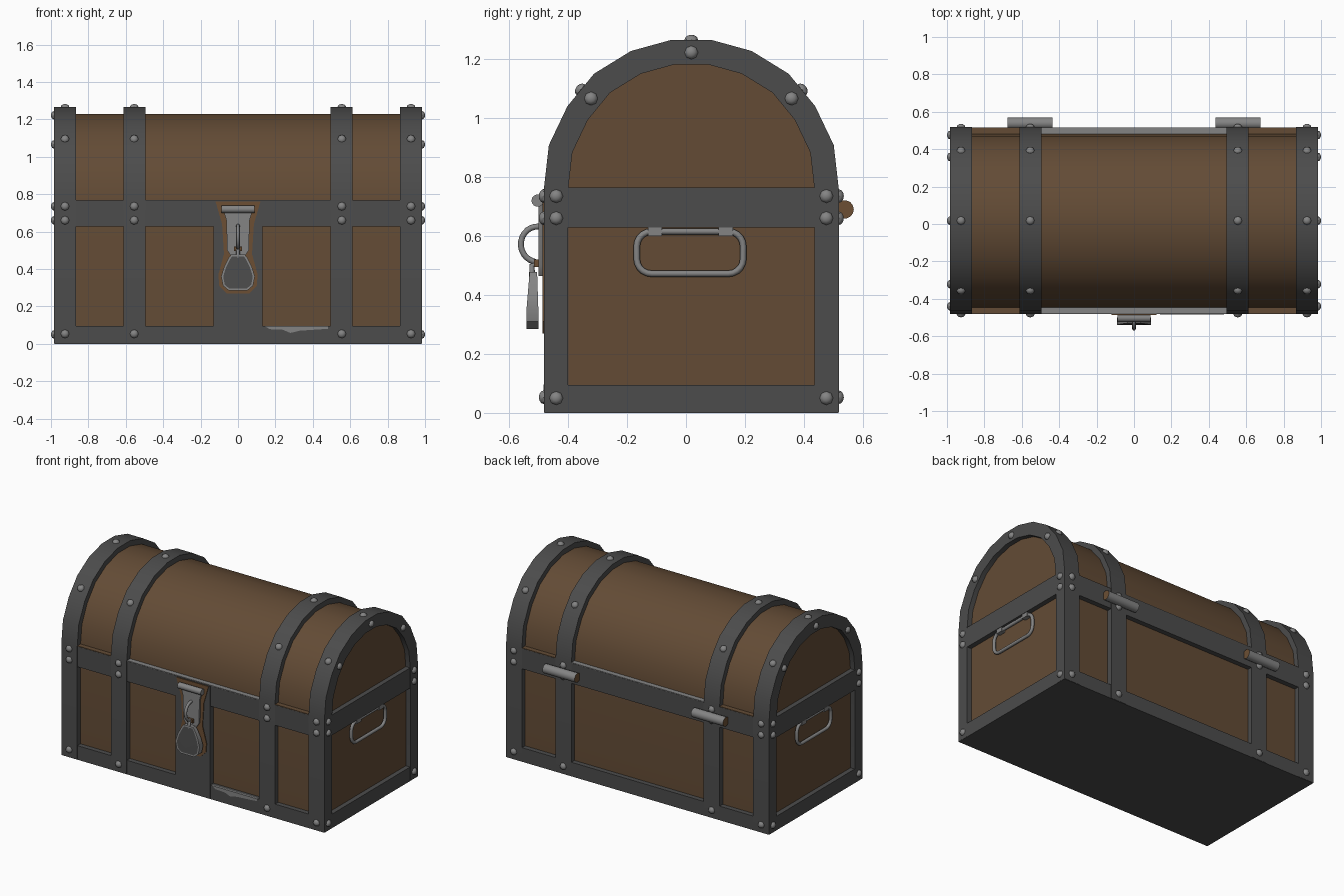
import bpy, bmesh, math
from mathutils import Matrix, Vector

if "Cube" in bpy.data.objects:
    bpy.data.objects.remove(bpy.data.objects["Cube"])


def material(name, r, g, b):
    m = bpy.data.materials.new(name)
    m.use_nodes = True
    m.diffuse_color = (r, g, b, 1)
    m.node_tree.nodes["Principled BSDF"].inputs["Base Color"].default_value = (r, g, b, 1)
    return m


WOOD = material("brown wood", 0.125, 0.071, 0.036)
IRON = material("dark iron", 0.072, 0.072, 0.072)
STEEL = material("worn steel", 0.23, 0.23, 0.23)
RUST = material("rusty brown", 0.15, 0.078, 0.034)

CY = 0.018                # chest centre in depth
HALF, END = 0.5, 0.983    # half depth and half length
SPRING = 0.76             # height where the lid arch starts


def finish(name, bm, mats, smooth=True):
    bmesh.ops.recalc_face_normals(bm, faces=bm.faces)
    mesh = bpy.data.meshes.new(name)
    bm.to_mesh(mesh)
    bm.free()
    ob = bpy.data.objects.new(name, mesh)
    bpy.context.collection.objects.link(ob)
    for m in mats:
        mesh.materials.append(m)
    if smooth:
        bpy.ops.object.select_all(action='DESELECT')
        ob.select_set(True)
        bpy.context.view_layer.objects.active = ob
        bpy.ops.object.shade_smooth_by_angle(angle=math.radians(35))
    return ob


def prism_mesh(pts, a, b, axis):
    """Extrude an outline along x (points are y, z) or along y (points are x, z)."""
    bm = bmesh.new()
    place = (lambda p, t: (t, p[0], p[1])) if axis == 'x' else (lambda p, t: (p[0], t, p[1]))
    rings = [[bm.verts.new(place(p, t)) for p in pts] for t in (a, b)]
    bm.faces.new(rings[0])
    bm.faces.new(rings[1][::-1])
    n = len(pts)
    for i in range(n):
        j = (i + 1) % n
        bm.faces.new((rings[0][i], rings[0][j], rings[1][j], rings[1][i]))
    return bm


def prism(name, pts, a, b, axis, mat):
    return finish(name, prism_mesh(pts, a, b, axis), [mat])


def box(name, x, y, z, mat):
    pts = [(x[0], z[0]), (x[1], z[0]), (x[1], z[1]), (x[0], z[1])]
    return prism(name, pts, y[0], y[1], 'y', mat)


def tube(name, pts, radius, cyclic, mat):
    cu = bpy.data.curves.new(name, 'CURVE')
    cu.dimensions = '3D'
    cu.bevel_depth = radius
    cu.bevel_resolution = 2
    cu.use_fill_caps = True
    sp = cu.splines.new('POLY')
    sp.points.add(len(pts) - 1)
    for p, co in zip(sp.points, pts):
        p.co = (*co, 1)
    sp.use_cyclic_u = cyclic
    cu.materials.append(mat)
    ob = bpy.data.objects.new(name, cu)
    bpy.context.collection.objects.link(ob)
    bpy.ops.object.select_all(action='DESELECT')
    ob.select_set(True)
    bpy.context.view_layer.objects.active = ob
    bpy.ops.object.convert(target='MESH')
    bpy.ops.object.shade_smooth_by_angle(angle=math.radians(50))


def arch(s, floor):
    """Chest cross-section, scaled by s about the spring line."""
    half = [(.5, SPRING), (.483, .908), (.42, 1.04), (.33, 1.15), (.205, 1.227), (.067, 1.265)]
    half = [(y * s, SPRING + (z - SPRING) * s) for y, z in half]
    half.insert(0, (HALF * s, floor))
    return [(CY + y, z) for y, z in half] + [(CY - y, z) for y, z in half[::-1]]


def mirrored(outline):
    return outline + [(-x, z) for x, z in outline[::-1]]


# Wooden body and lid
prism("wooden_body", arch(.93, .02), -.95, .95, 'x', WOOD)

# Arched iron bands, wide frames at the ends and straps between
for side, sx in (("left", 1), ("right", -1)):
    for part, a, b, inner in (("end_frame", .865, END, .835), ("strap", .495, .613, .9)):
        ring = arch(1, .002) + arch(inner, .002)[::-1]
        prism(f"{side}_{part}", ring, sx * a, sx * b, 'x', IRON)

# Horizontal rails and front plate
rim = HALF - .002
for name, z0, z1 in (("bottom_rail", 0, .095), ("belt_rail", .628, .765)):
    box(name, (-END + .001, END - .001), (CY - rim, CY + rim), (z0, z1), IRON)
box("front_plate", (-.13, .13), (CY - HALF, CY - .4), (.003, .764), IRON)

# Worn ledge on top of the belt
for sy, where in ((-1, "front"), (1, "back")):
    ys = sorted((CY + sy * .455, CY + sy * .497))
    box(where + "_ledge", (-.495, .495), ys, (.764, .769), STEEL)
    for sx, side in ((1, "left"), (-1, "right")):
        box(f"{where}_{side}_ledge", sorted((sx * .613, sx * .865)), ys, (.764, .769), WOOD)

# Chipped patch on the front bottom rail
prism("chipped_patch", [(.14, .096), (.17, .078), (.24, .075), (.28, .058), (.33, .07), (.48, .08), (.48, .096)],
      CY - .501, CY - .49, 'y', STEEL)

# Domed bolts
bolts = bmesh.new()


def bolt(pos, normal):
    turn = Vector(normal).to_track_quat('Z', 'Y').to_matrix().to_4x4()
    bmesh.ops.create_uvsphere(bolts, u_segments=8, v_segments=6, radius=.023,
                              matrix=Matrix.Translation(pos) @ turn @ Matrix.Diagonal((1, 1, .75, 1)))


for sx in (-1, 1):
    for x in (.925, .555):
        bolt((sx * x, CY, 1.265), (0, 0, 1))
        for sy in (-1, 1):
            bolt((sx * x, CY + sy * .375, 1.096), (0, sy * .77, .63))
            for z in (.053, .66, .735):
                bolt((sx * x, CY + sy * HALF, z), (0, sy, 0))
    bolt((sx * END, CY, 1.222), (sx, 0, 0))
    for sy in (-1, 1):
        for y, z in ((.458, .05), (.458, .66), (.458, .735), (.34, 1.066)):
            bolt((sx * END, CY + sy * y, z), (sx, 0, 0))
finish("bolts", bolts, [STEEL])


# Cylinders along x with coloured end caps
def barrel(name, x, y, z, radius, length, cap):
    bm = bmesh.new()
    turn = Matrix.Translation((x, y, z)) @ Matrix.Rotation(math.pi / 2, 4, 'Y')
    bmesh.ops.create_cone(bm, cap_ends=True, segments=14, radius1=radius, radius2=radius,
                          depth=length, matrix=turn)
    bm.normal_update()
    for f in bm.faces:
        f.material_index = int(abs(f.normal.x) > .9)
    finish(name, bm, [STEEL, cap])


for sx, side in ((1, "left"), (-1, "right")):
    barrel(side + "_hinge", sx * .555, .538, .69, .031, .24, RUST)
barrel("hasp_pin", 0, -.503, .72, .021, .175, STEEL)

# Rust stain around the lock
prism("rust_stain", mirrored([(.06, .27), (.1, .31), (.105, .37), (.075, .48), (.085, .64), (.12, .76)]),
      -.487, -.48, 'y', RUST)

# Hasp, staple, shackle and padlock
prism("hasp", mirrored([(.035, .465), (.058, .5), (.062, .66), (.08, .72)]), -.5, -.485, 'y', STEEL)
box("staple", (-.022, .022), (-.515, -.48), (.495, .52), RUST)
shackle = []
for i in range(15):
    a = math.radians(70 + 200 * i / 14)
    shackle.append((0, -.503 + .057 * math.cos(a), .572 + .06 * math.sin(a)))
tube("shackle", shackle + [(0, -.522, .5), (0, -.522, .46)], .01, False, STEEL)

lock = prism_mesh(mirrored([(.05, .285), (.08, .31), (.09, .36), (.075, .41), (.05, .46), (.035, .478)]),
                  -.54, -.501, 'y')
for v in lock.verts:
    taper = max(0, (v.co.z - .36) / .12)
    v.co.y += taper * (.01 if v.co.y < -.52 else -.004)
bmesh.ops.recalc_face_normals(lock, faces=lock.faces)
front = [f for f in lock.faces if f.normal.y < -.9]
bmesh.ops.inset_region(lock, faces=front, thickness=.011)
for f in front:
    f.material_index = 1
finish("padlock", lock, [STEEL, IRON])

# Side handles with clips
for sx, side in ((1, "left"), (-1, "right")):
    loop = []
    for k, (cy, cz) in enumerate(((.144, .565), (-.117, .565), (-.117, .522), (.144, .522))):
        for i in range(6):
            a = math.pi / 2 * (k + i / 5)
            loop.append((sx * .965, cy + .05 * math.cos(a), cz + .05 * math.sin(a)))
    tube(side + "_handle", loop, .011, True, STEEL)
    for n, y in (("front", -.105), ("back", .135)):
        box(f"{side}_{n}_handle_clip", sorted((sx * .945, sx * .979)), (y - .024, y + .024), (.6, .628), STEEL)
